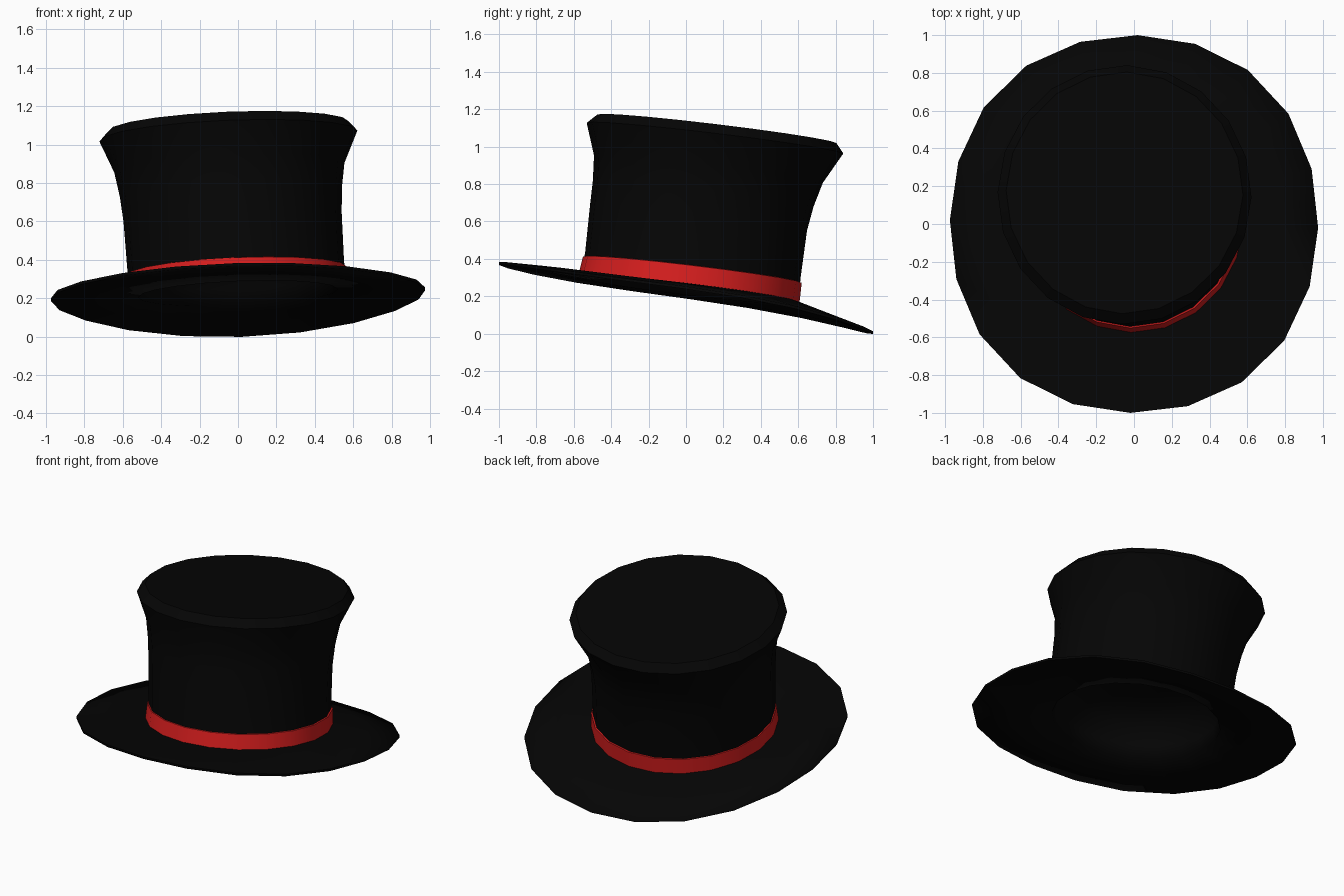
import bpy, bmesh, math

if "Cube" in bpy.data.objects:
    bpy.data.objects.remove(bpy.data.objects["Cube"])

N = 20            # sides of every ring
PHASE = -0.02


def material(name, rgb):
    m = bpy.data.materials.new(name)
    m.diffuse_color = (*rgb, 1)
    m.use_nodes = True
    m.node_tree.nodes["Principled BSDF"].inputs["Base Color"].default_value = m.diffuse_color
    return m


black = material("black felt", (0.0015, 0.0015, 0.0015))
red = material("red ribbon", (0.68, 0.013, 0.013))


def tilted_ring(xc, yc, zc, r):
    """Ring of the leaning crown: its plane drops to the back and to the left."""
    pts = []
    for i in range(N):
        a = PHASE + 2 * math.pi * i / N
        x, y = 0.98 * r * math.cos(a), r * math.sin(a)
        pts.append((xc + x, yc + y, zc + 0.04 * x - 0.12 * y))
    return pts


def brim_ring(r, dz):
    """Ring of the brim, slightly squarish, curling down at the back."""
    pts = []
    for i in range(N):
        a = PHASE + 2 * math.pi * i / N
        s = r * (1 + 0.025 * math.sin(2 * a) ** 2)
        x, y = 0.975 * s * math.cos(a), s * math.sin(a)
        z = 0.222 + 0.026 * x - 0.14 * y - 0.045 * y ** 3 - 0.03 * y * y
        pts.append((x, y, z + dz))
    return pts


def loft(name, rings, mat, cap_start=False, cap_end=False, angle=35):
    bm = bmesh.new()
    vr = [[bm.verts.new(p) for p in ring] for ring in rings]
    for a, b in zip(vr, vr[1:]):
        for i in range(N):
            j = (i + 1) % N
            bm.faces.new((a[i], a[j], b[j], b[i]))
    if cap_start:
        bm.faces.new(vr[0][::-1])
    if cap_end:
        bm.faces.new(vr[-1])
    me = bpy.data.meshes.new(name)
    bm.to_mesh(me)
    bm.free()
    ob = bpy.data.objects.new(name, me)
    bpy.context.collection.objects.link(ob)
    me.materials.append(mat)
    bpy.ops.object.select_all(action='DESELECT')
    ob.select_set(True)
    bpy.context.view_layer.objects.active = ob
    bpy.ops.object.shade_smooth_by_angle(angle=math.radians(angle))
    return ob


# Crown: leaning, flared wall with a bevelled flat top
crown = [
    (0.000, 0.022, 0.245, 0.580),
    (-0.012, 0.037, 0.370, 0.576),
    (-0.028, 0.067, 0.620, 0.580),
    (-0.037, 0.092, 0.750, 0.590),
    (-0.045, 0.120, 0.880, 0.612),
    (-0.050, 0.155, 1.045, 0.686),
    (-0.050, 0.165, 1.095, 0.640),
]
loft("crown", [tilted_ring(*c) for c in crown], black, cap_end=True)

# Brim: domed head hollow below, underside, thin edge, then top up to the crown
hollow = [
    (-0.020, 0.060, 0.520, 0.15),
    (-0.020, 0.055, 0.490, 0.33),
    (-0.015, 0.045, 0.420, 0.45),
    (-0.005, 0.030, 0.310, 0.51),
    (0.000, 0.020, 0.225, 0.53),
]
loft("brim", [tilted_ring(*h) for h in hollow]
     + [brim_ring(0.8, -0.003), brim_ring(1.0, -0.009), brim_ring(1.0, 0.006),
        brim_ring(0.8, 0.025), tilted_ring(0.0, 0.02, 0.247, 0.56)],
     black, cap_start=True, angle=85)

# Ribbon: band round the foot of the crown, with turned-in edges
loft("ribbon", [tilted_ring(-0.003, 0.015, 0.236, 0.57), tilted_ring(-0.003, 0.015, 0.239, 0.592),
                tilted_ring(-0.008, 0.034, 0.342, 0.585), tilted_ring(-0.008, 0.034, 0.345, 0.57)], red)
